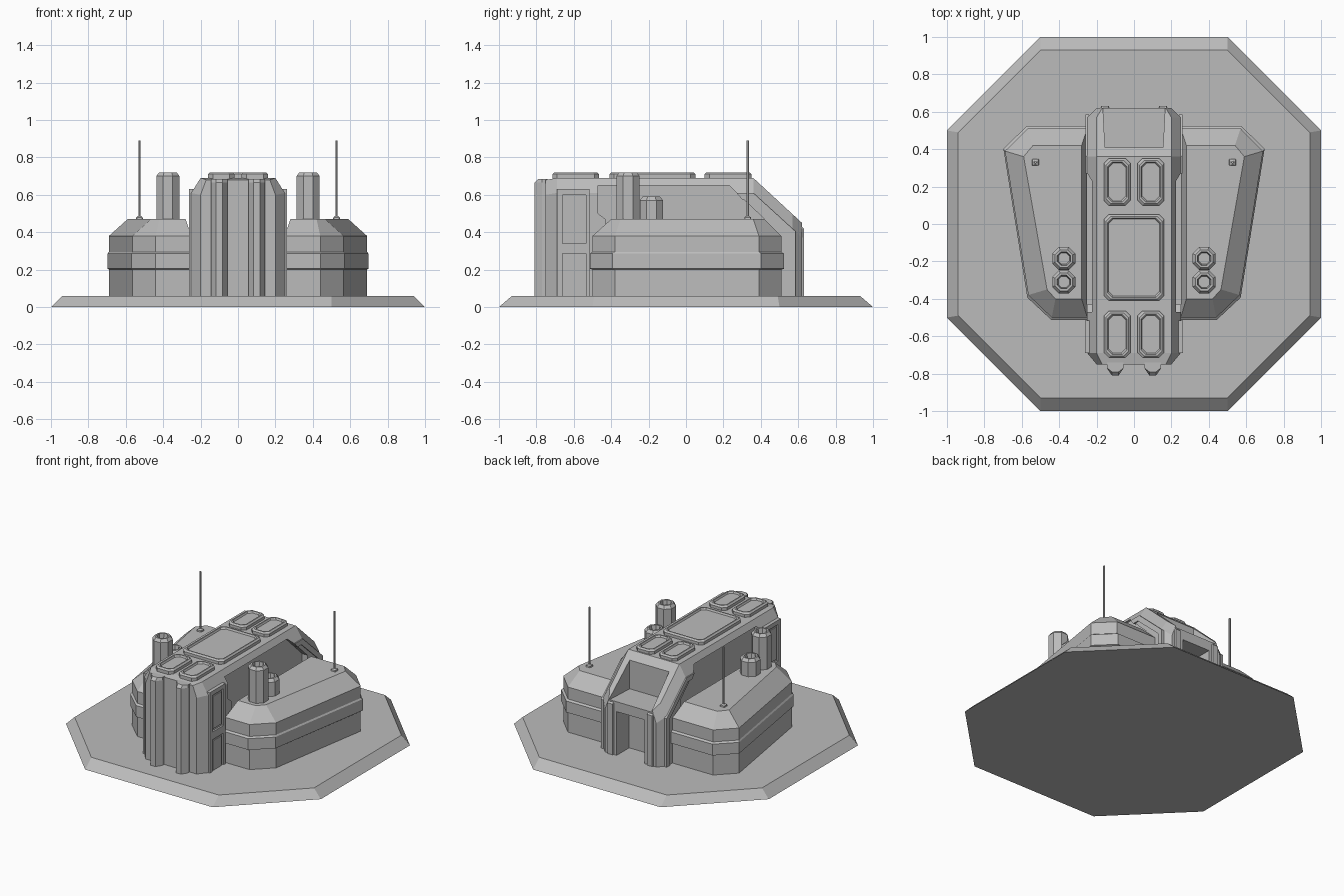
import bpy, bmesh, math
from mathutils import Vector

if "Cube" in bpy.data.objects:
    bpy.data.objects.remove(bpy.data.objects["Cube"])

grey = bpy.data.materials.new("concrete grey")
grey.use_nodes = True
COLOUR = (0.5, 0.5, 0.5, 1)
grey.diffuse_color = COLOUR
grey.node_tree.nodes["Principled BSDF"].inputs["Base Color"].default_value = COLOUR


def finish(name, bm):
    bmesh.ops.recalc_face_normals(bm, faces=bm.faces)
    mesh = bpy.data.meshes.new(name)
    bm.to_mesh(mesh)
    bm.free()
    mesh.materials.append(grey)
    obj = bpy.data.objects.new(name, mesh)
    bpy.context.collection.objects.link(obj)
    return obj


def loft(name, rings):
    """Skin equal-length rings of points and cap both ends."""
    bm = bmesh.new()
    rows = [[bm.verts.new(p) for p in ring] for ring in rings]
    for a, b in zip(rows, rows[1:]):
        for i in range(len(a)):
            j = (i + 1) % len(a)
            bm.faces.new((a[i], a[j], b[j], b[i]))
    bm.faces.new(rows[0])
    bm.faces.new(rows[-1])
    return finish(name, bm)


def plan(points, z):
    return [(x, y, z) for x, y in points]


def side_prism(name, points, x0, x1):
    """Extrude a side outline (y, z) across x."""
    return loft(name, [[(x, y, z) for y, z in points] for x in (x0, x1)])


def box(name, x0, x1, y0, y1, z0, z1):
    return side_prism(name, [(y0, z0), (y1, z0), (y1, z1), (y0, z1)], x0, x1)


def cut(obj, cutters):
    """Carve the cutters out of obj and discard them."""
    for c in cutters:
        c.hide_render = True
        mod = obj.modifiers.new("cut", 'BOOLEAN')
        mod.operation = 'DIFFERENCE'
        mod.solver = 'EXACT'
        mod.object = c
        bpy.context.view_layer.objects.active = obj
        bpy.ops.object.modifier_apply(modifier=mod.name)
        bpy.data.objects.remove(c)


def clipped(x, y, hx, hy, c):
    """Rectangle with clipped corners."""
    quarter = [(hx, hy - c), (hx - c, hy)]
    pts = quarter + [(-a, b) for a, b in quarter[::-1]]
    pts += [(-a, -b) for a, b in pts]
    return [(x + a, y + b) for a, b in pts]


GROUND = 0.06

# Octagonal foundation
loft("foundation", [plan(clipped(0, 0, 1, 1, 0.5), 0),
                    plan(clipped(0, 0, 0.94, 0.93, 0.44), GROUND)])


# Central hall
def section(y, w, top, ridge=0.2):
    half = [(w, GROUND), (w, top - 0.08), (ridge, top)]
    return [(x, y, z) for x, z in half + [(-x, z) for x, z in half[::-1]]]


hall = loft("central_hall", [
    section(-0.75, 0.2, 0.68, 0.17), section(-0.69, 0.25, 0.69),
    section(0.36, 0.25, 0.69), section(0.57, 0.25, 0.496), section(0.62, 0.2, 0.45, 0.17)])
recess = [(-0.47, 0.5), (-0.47, 0.65), (0.23, 0.65), (0.42, 0.47),
          (0.42, 0.3), (-0.43, 0.3), (-0.43, 0.47)]
cut(hall, [side_prism("side_recess_cutter", recess, s * 0.21, s * 0.4) for s in (1, -1)])

# Sloped rear bay and the doorway under it
bay = loft("bay_cutter", [
    [(-0.155, 0.41, z) for z in (0.44,)] + [(0.155, 0.41, 0.44), (0.17, 0.7, 0.44), (-0.17, 0.7, 0.44)],
    [(-0.155, 0.41, 0.8), (0.155, 0.41, 0.8), (0.17, 0.7, 0.8), (-0.17, 0.7, 0.8)]])
cut(hall, [bay, box("door_cutter", -0.11, 0.11, 0.48, 0.7, 0.03, 0.37)])


# Roof hatches with sunken lids
def hatch(name, x, y, hx, hy):
    rings = [(0, 0.685), (0, 0.71), (0.01, 0.72), (0.018, 0.72), (0.024, 0.708)]
    loft(name, [plan(clipped(x, y, hx - d, hy - d, 0.025), z) for d, z in rings])


hatch("roof_hatch_middle", 0, -0.18, 0.16, 0.23)
for s, side in ((1, "left"), (-1, "right")):
    hatch("roof_hatch_rear_" + side, s * 0.09, 0.225, 0.07, 0.125)
    hatch("roof_hatch_front_" + side, s * 0.09, -0.59, 0.07, 0.125)

# Parts repeated on both sides
WING = [(0.25, 0.51), (0.57, 0.51), (0.69, 0.39), (0.565, -0.38), (0.44, -0.5), (0.25, -0.5)]
DECK = [(0.28, 0.42), (0.54, 0.42), (0.59, 0.36), (0.465, -0.35), (0.42, -0.4), (0.28, -0.4)]


def grown(points, d):
    """Push an outline away from the middle of the wing."""
    out = []
    for x, y in points:
        v = Vector((x - 0.42, y)).normalized() * d * 1.2
        out.append((max(x + v.x, 0.25), y + v.y))
    return out


for s, side in ((1, "left"), (-1, "right")):
    def mirror(points, z):
        return plan([(s * x, y) for x, y in points], z)

    # Wing with a raised belt and sloped shoulders
    loft("wing_" + side, [mirror(WING, GROUND), mirror(WING, 0.2),
                          mirror(grown(WING, 0.012), 0.205), mirror(grown(WING, 0.012), 0.285),
                          mirror(WING, 0.295), mirror(WING, 0.38), mirror(DECK, 0.47)])

    # Octagonal vents with hollow tops
    for label, y, top in (("tall", -0.31, 0.72), ("short", -0.185, 0.59)):
        rings = [(0.062, 0.45), (0.062, top - 0.02), (0.047, top), (0.036, top), (0.03, top - 0.04)]
        loft(f"vent_{label}_{side}",
             [plan(clipped(s * 0.375, y, r, r, r * 0.58), z) for r, z in rings])

    # Antenna
    loft("antenna_foot_" + side, [plan(clipped(s * 0.527, 0.33, r, r, 0.004), z)
                                  for r, z in ((0.02, 0.46), (0.017, 0.48), (0.008, 0.487))])
    loft("antenna_" + side, [plan(clipped(s * 0.527, 0.33, 0.006, 0.006, 0.003), z)
                             for z in (0.47, 0.89)])

    # Front buttress
    rib = [(0.145, -0.74), (0.145, -0.77), (0.118, -0.81), (0.082, -0.81), (0.055, -0.77), (0.055, -0.74)]
    loft("front_buttress_" + side, [mirror(rib, GROUND), mirror(rib, 0.665),
                                    mirror([(x, max(y, -0.79)) for x, y in rib], 0.685)])

    # Flank plate with two framed panels
    flank = box("flank_plate_" + side, s * 0.22, s * 0.262, -0.69, -0.515, GROUND, 0.63)
    cut(flank, [box("panel_cutter", s * 0.245, s * 0.3, -0.66, -0.535, a, b)
                for a, b in ((0.34, 0.6), (0.0, 0.285))])
    for i, (a, b) in enumerate(((0.355, 0.585), (GROUND, 0.27))):
        box(f"flank_panel_{side}_{i}", s * 0.24, s * 0.256, -0.647, -0.548, a, b)

    # Trim along the rear slope and down the rear post
    trim = [(0.27, 0.61), (0.36, 0.61), (0.585, 0.405), (0.585, GROUND),
            (0.55, GROUND), (0.55, 0.39), (0.345, 0.575), (0.3, 0.575)]
    side_prism("rear_trim_" + side, trim, s * 0.24, s * 0.258)

    # Rear door post rib
    post = [(0.125, 0.6), (0.135, 0.63), (0.175, 0.63), (0.185, 0.6)]
    loft("rear_post_" + side, [mirror(post, GROUND), mirror(post, 0.42),
                               mirror([(x, 0.6) for x, y in post[:1]] + [(x, 0.61) for x, y in post[1:3]]
                                      + [post[3]], 0.44)])
